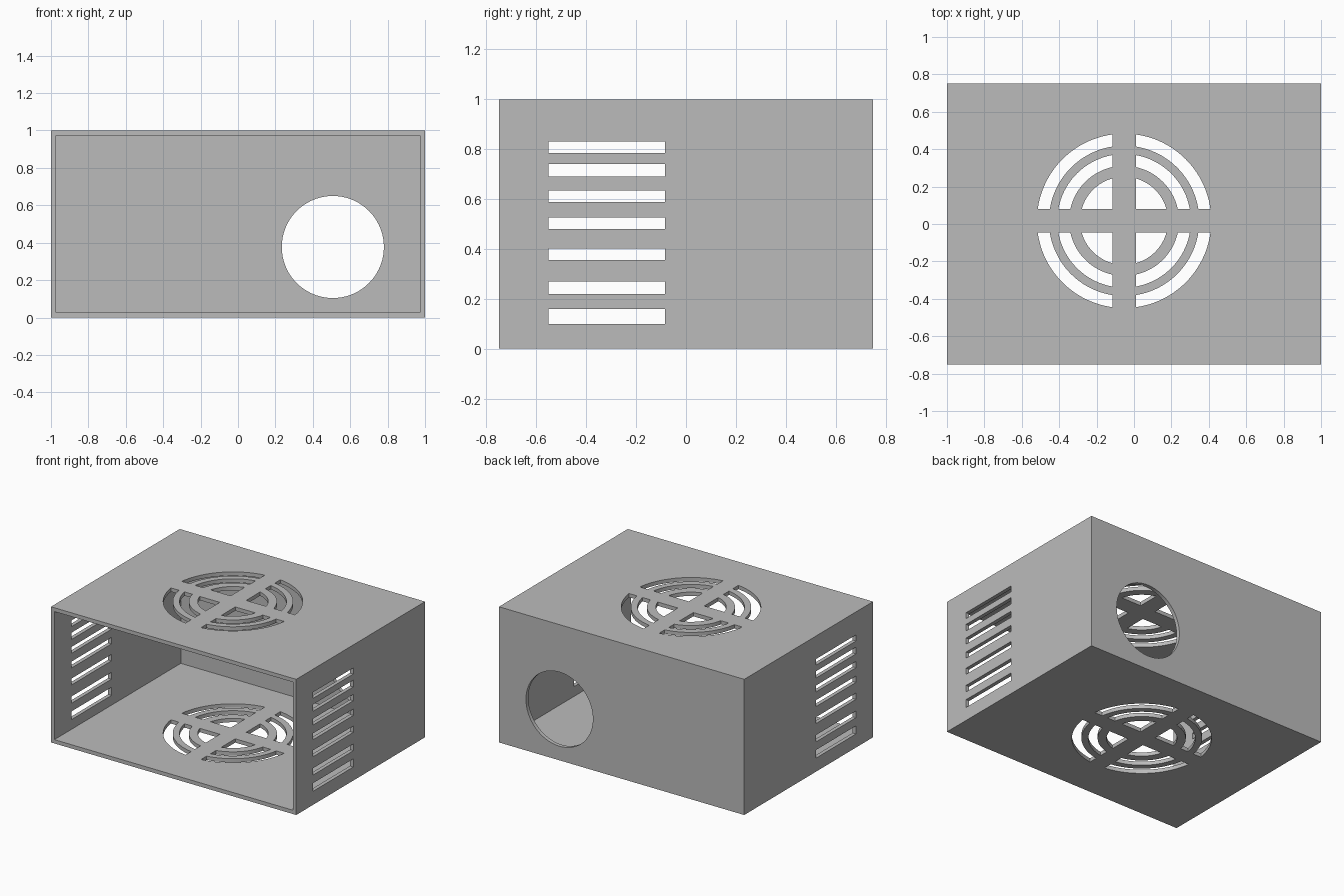
import bpy, bmesh, math
from mathutils import Matrix, Vector

if "Cube" in bpy.data.objects:
    bpy.data.objects.remove(bpy.data.objects["Cube"], do_unlink=True)

WIDTH, DEPTH, HEIGHT, WALL = 2.0, 1.5, 1.0, 0.028

grey = bpy.data.materials.new("light grey")
grey.use_nodes = True
grey.diffuse_color = (0.5, 0.5, 0.5, 1)
grey.node_tree.nodes["Principled BSDF"].inputs["Base Color"].default_value = (0.5, 0.5, 0.5, 1)


def make_object(name, bm):
    bmesh.ops.recalc_face_normals(bm, faces=bm.faces)
    mesh = bpy.data.meshes.new(name)
    bm.to_mesh(mesh)
    bm.free()
    mesh.materials.append(grey)
    obj = bpy.data.objects.new(name, mesh)
    bpy.context.collection.objects.link(obj)
    return obj


def add_box(bm, low, high):
    low, high = Vector(low), Vector(high)
    matrix = Matrix.Translation((low + high) / 2) @ Matrix.Diagonal((*(high - low), 1))
    bmesh.ops.create_cube(bm, size=1, matrix=matrix)


def add_prism(bm, outline, bottom, top):
    face = bm.faces.new([bm.verts.new((x, y, bottom)) for x, y in outline])
    geom = bmesh.ops.extrude_face_region(bm, geom=[face])["geom"]
    verts = [v for v in geom if isinstance(v, bmesh.types.BMVert)]
    bmesh.ops.translate(bm, verts=verts, vec=(0, 0, top - bottom))


def arc(radius, gap, steps=24):
    # Quarter arc trimmed where it meets the two crossing bars
    start = math.asin(gap / radius)
    sweep = math.pi / 2 - 2 * start
    angles = [start + sweep * i / steps for i in range(steps + 1)]
    return [(radius * math.cos(a), radius * math.sin(a)) for a in angles]


# Case block
bm = bmesh.new()
add_box(bm, (-WIDTH / 2, -DEPTH / 2, 0), (WIDTH / 2, DEPTH / 2, HEIGHT))
case = make_object("vented_case", bm)

# Cavity, open at the front
bm = bmesh.new()
add_box(bm, (-WIDTH / 2 + WALL, -DEPTH, WALL), (WIDTH / 2 - WALL, DEPTH / 2 - WALL, HEIGHT - WALL))
cutters = [make_object("cavity_cutter", bm)]

# Fan grilles through the top and bottom
bm = bmesh.new()
GAP, CENTRE_X, CENTRE_Y = 0.063, -0.053, 0.017
outlines = [arc(outer, GAP) + arc(inner, GAP)[::-1]
            for outer, inner in ((0.466, 0.402), (0.357, 0.294))]
outlines.append(arc(0.235, GAP) + [(GAP, GAP)])
for sx in (-1, 1):
    for sy in (-1, 1):
        for outline in outlines:
            placed = [(CENTRE_X + sx * x, CENTRE_Y + sy * y) for x, y in outline]
            add_prism(bm, placed, -0.1, HEIGHT + 0.1)
cutters.append(make_object("grille_cutter", bm))

# Ventilation slots through both sides
bm = bmesh.new()
for low, high in ((0.1, 0.16), (0.22, 0.27), (0.355, 0.402), (0.48, 0.527),
                  (0.588, 0.635), (0.69, 0.74), (0.785, 0.83)):
    add_box(bm, (-WIDTH, -0.552, low), (WIDTH, -0.085, high))
cutters.append(make_object("slot_cutter", bm))

# Round opening in the back
bm = bmesh.new()
matrix = Matrix.Translation((0.507, DEPTH / 2, 0.377)) @ Matrix.Rotation(math.pi / 2, 4, "X")
bmesh.ops.create_cone(bm, cap_ends=True, segments=72, radius1=0.273, radius2=0.273,
                      depth=0.4, matrix=matrix)
cutters.append(make_object("back_hole_cutter", bm))

# Cut the openings, then drop the cutters
for cutter in cutters:
    cutter.hide_render = True
    mod = case.modifiers.new(cutter.name, "BOOLEAN")
    mod.operation = "DIFFERENCE"
    mod.solver = "EXACT"
    mod.object = cutter
bpy.context.view_layer.update()
evaluated = case.evaluated_get(bpy.context.evaluated_depsgraph_get())
result = bpy.data.meshes.new_from_object(evaluated)
case.modifiers.clear()
case.data = result
case.data.materials.clear()
case.data.materials.append(grey)
for cutter in cutters:
    bpy.data.objects.remove(cutter, do_unlink=True)
for poly in case.data.polygons:
    poly.material_index = 0

# Smooth the round openings, keep the edges sharp
bpy.ops.object.select_all(action="DESELECT")
case.select_set(True)
bpy.context.view_layer.objects.active = case
bpy.ops.object.shade_smooth_by_angle(angle=math.radians(30))
